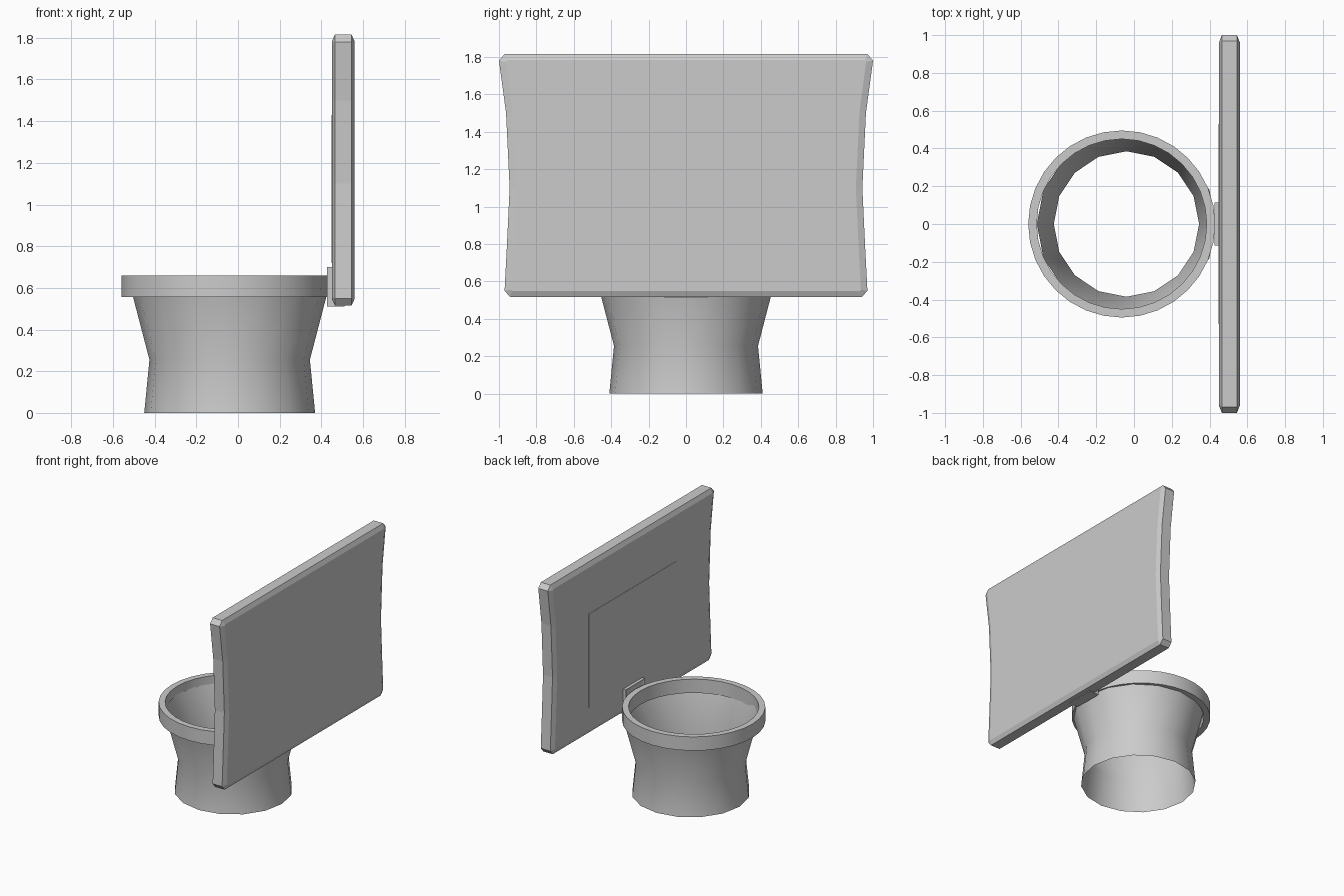
import bpy, bmesh, math

if "Cube" in bpy.data.objects:
    bpy.data.objects.remove(bpy.data.objects["Cube"])


def finish(name, bm, smooth=None):
    bmesh.ops.recalc_face_normals(bm, faces=bm.faces)
    mesh = bpy.data.meshes.new(name)
    bm.to_mesh(mesh)
    bm.free()
    ob = bpy.data.objects.new(name, mesh)
    bpy.context.collection.objects.link(ob)
    if smooth:
        bpy.ops.object.select_all(action='DESELECT')
        ob.select_set(True)
        bpy.context.view_layer.objects.active = ob
        bpy.ops.object.shade_smooth_by_angle(angle=math.radians(smooth))
    return ob


def bridge(bm, a, b):
    n = len(a)
    for i in range(n):
        j = (i + 1) % n
        bm.faces.new((a[i], a[j], b[j], b[i]))


def lathe(name, profile, sides, cx, closed, smooth):
    bm = bmesh.new()
    rings = []
    for r, z in profile:
        rings.append([bm.verts.new((cx + r * math.cos(2 * math.pi * i / sides),
                                    r * math.sin(2 * math.pi * i / sides), z))
                      for i in range(sides)])
    for a, b in zip(rings, rings[1:]):
        bridge(bm, a, b)
    if closed:
        bridge(bm, rings[-1], rings[0])
    return finish(name, bm, smooth)


def box(name, lo, hi, inset=0, depth=0):
    bm = bmesh.new()
    bmesh.ops.create_cube(bm, size=1)
    for v in bm.verts:
        v.co = [lo[k] + (hi[k] - lo[k]) * (v.co[k] + 0.5) for k in range(3)]
    if inset:
        bm.normal_update()
        face = min(bm.faces, key=lambda f: f.calc_center_median().x)
        bmesh.ops.inset_region(bm, faces=[face], thickness=inset, depth=depth)
    return finish(name, bm)


# Open pedestal bowl and the heavy ring resting on it
lathe("pedestal_bowl", [(0.41, 0), (0.385, 0.255), (0.475, 0.6)], 16, -0.04, False, 30)
lathe("rim_ring", [(0.45, 0.555), (0.495, 0.555), (0.495, 0.66), (0.45, 0.66)],
      32, -0.065, True, 30)

# Back panel with waisted sides and chamfered border
outer = [(0.94, 0.515), (0.97, 0.55), (0.957, 0.8), (0.943, 1.1),
         (0.962, 1.5), (1.0, 1.78), (0.97, 1.815)]
inner = [(0.93, 0.548), (0.935, 0.555), (0.922, 0.8), (0.908, 1.1),
         (0.927, 1.5), (0.963, 1.775), (0.955, 1.782)]
bm = bmesh.new()
loops = []
for x, half in ((0.45, inner), (0.465, outer), (0.545, outer), (0.56, inner)):
    outline = half + [(-y, z) for y, z in reversed(half)]
    loops.append([bm.verts.new((x, y, z)) for y, z in outline])
for a, b in zip(loops, loops[1:]):
    bridge(bm, a, b)
bm.faces.new(loops[0])
bm.faces.new(loops[-1])
finish("back_panel", bm)

# Thin pad on the panel and the bracket joining panel to ring
box("panel_pad", (0.448, -0.53, 0.72), (0.47, 0.53, 1.43))
box("bracket", (0.427, -0.115, 0.51), (0.51, 0.115, 0.70), 0.025, -0.008)
